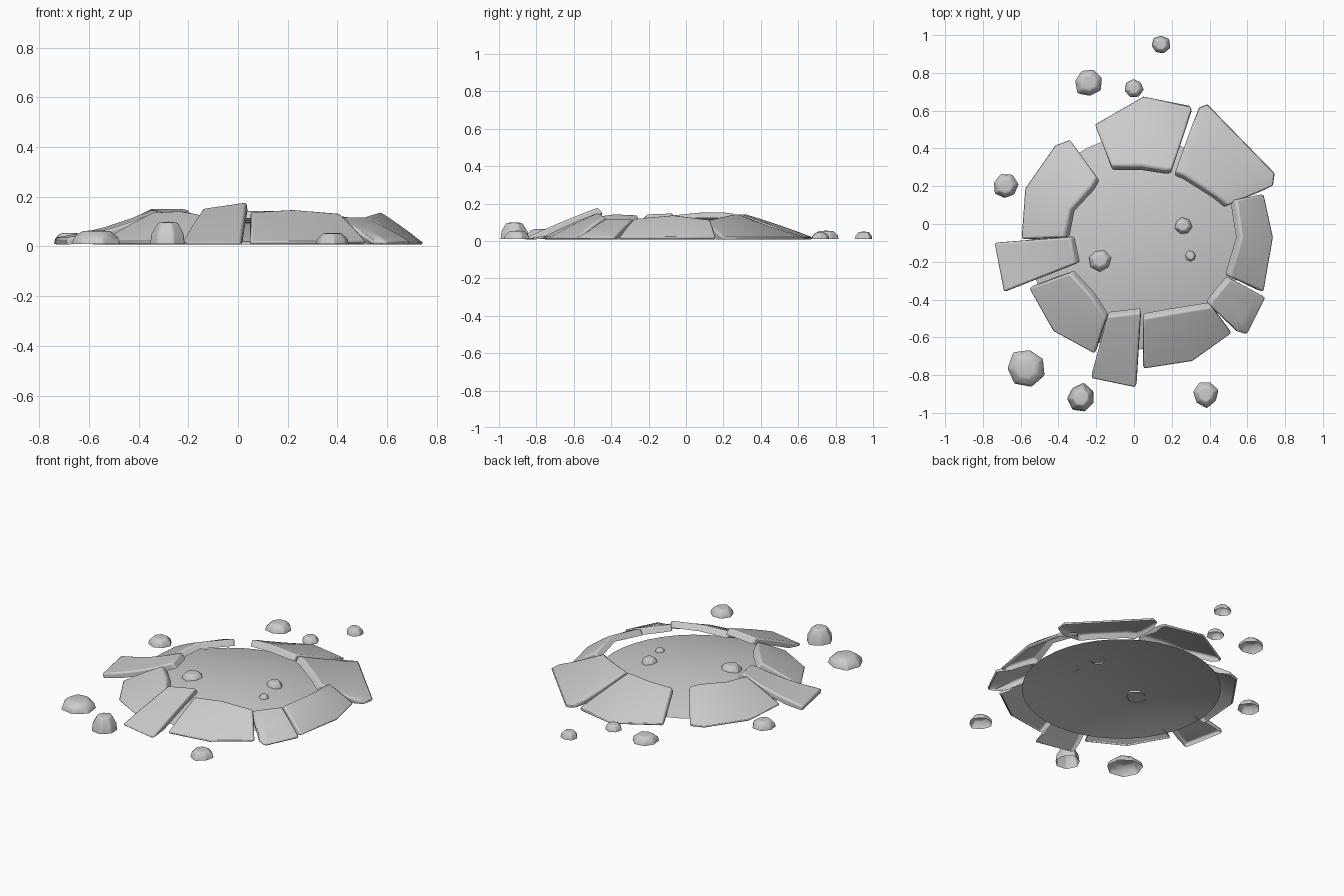
import bpy, bmesh, math, random
from mathutils import Vector

if "Cube" in bpy.data.objects:
    bpy.data.objects.remove(bpy.data.objects["Cube"])
random.seed(4)

stone = bpy.data.materials.new("grey stone")
stone.use_nodes = True
GREY = (0.6, 0.6, 0.6, 1)
stone.diffuse_color = GREY
stone.node_tree.nodes["Principled BSDF"].inputs["Base Color"].default_value = GREY


def finish(bm, name, bevel=0.0, angle=40):
    """Turn a bmesh into a smooth shaded, optionally bevelled object."""
    mesh = bpy.data.meshes.new(name)
    bm.to_mesh(mesh)
    bm.free()
    mesh.materials.append(stone)
    obj = bpy.data.objects.new(name, mesh)
    bpy.context.collection.objects.link(obj)
    if bevel:
        mod = obj.modifiers.new("soft edges", 'BEVEL')
        mod.width = bevel
        mod.segments = 2
        mod.limit_method = 'ANGLE'
        mod.angle_limit = math.radians(35)
    bpy.ops.object.select_all(action='DESELECT')
    bpy.context.view_layer.objects.active = obj
    obj.select_set(True)
    bpy.ops.object.shade_smooth_by_angle(angle=math.radians(angle))


def mound_floor(centre, radius, z_rim, z_top, sides=40, rings=8):
    """Gently domed floor, open below."""
    bm = bmesh.new()
    hub = bm.verts.new((*centre, z_top))
    previous = None
    for k in range(1, rings + 1):
        t = k / rings
        z = z_top + (z_rim - z_top) * t * t
        ring = []
        for i in range(sides):
            a = math.tau * i / sides
            ring.append(bm.verts.new((centre[0] + radius * t * math.cos(a),
                                      centre[1] + radius * t * math.sin(a), z)))
        for i in range(sides):
            j = (i + 1) % sides
            if previous:
                bm.faces.new((previous[i], ring[i], ring[j], previous[j]))
            else:
                bm.faces.new((hub, ring[i], ring[j]))
        previous = ring
    finish(bm, "mound_floor")


def slab(name, inner, outer, z_inner, z_out=0.018, bulge=0.004, rows=4, thick=0.035):
    """Tilted plate, raised at its inner edge, with a lip round its border."""
    bm = bmesh.new()
    last = len(inner) - 1
    grid, lip_shift = [], {}
    for i, (p, q) in enumerate(zip(inner, outer)):
        a, b = Vector((*p, z_inner[i])), Vector((*q, z_out))
        column = []
        for k in range(rows + 1):
            t = k / rows
            co = a.lerp(b, t)
            co.z += bulge * math.sin(math.pi * t)
            column.append(bm.verts.new(co))
        inward = a - b
        inward.z = 0
        lip_shift[column[0]] = inward.normalized() * 0.012
        grid.append(column)
    # top sheet
    for i in range(last):
        for k in range(rows):
            bm.faces.new((grid[i][k], grid[i][k + 1],
                          grid[i + 1][k + 1], grid[i + 1][k]))
    bmesh.ops.recalc_face_normals(bm, faces=bm.faces)
    if sum(f.normal.z for f in bm.faces) < 0:
        bmesh.ops.reverse_faces(bm, faces=bm.faces)
    bm.normal_update()
    # lip, kept just above the ground
    border = [(loop.vert, loop.link_loop_next.vert)
              for f in bm.faces for loop in f.loops if loop.edge.is_boundary]
    under = {}
    for v, _ in border:
        co = v.co - v.normal * thick + lip_shift.get(v, Vector())
        co.z = max(co.z, 0.008)
        under[v] = co
    under = {v: bm.verts.new(co) for v, co in under.items()}
    for a, b in border:
        bm.faces.new((b, a, under[a], under[b]))
    finish(bm, name, bevel=0.01)


def rock(name, x, y, radius, height, base=0.01, sides=7):
    """Faceted boulder shell, open below."""
    bm = bmesh.new()
    turn = random.random() * math.tau
    wobble = [random.uniform(0.88, 1.08) for _ in range(sides)]
    rings = []
    for scale, level in ((1, 0), (0.93, 0.45), (0.58, 0.95)):
        ring = []
        for i in range(sides):
            a = turn + math.tau * i / sides
            r = radius * scale * wobble[i]
            ring.append(bm.verts.new((x + r * math.cos(a), y + r * math.sin(a),
                                      base + height * level)))
        rings.append(ring)
    for low, high in zip(rings, rings[1:]):
        for i in range(sides):
            j = (i + 1) % sides
            bm.faces.new((low[i], low[j], high[j], high[i]))
    tip = bm.verts.new((x, y, base + height))
    for i in range(sides):
        bm.faces.new((rings[-1][i], rings[-1][(i + 1) % sides], tip))
    finish(bm, name, bevel=radius * 0.08)


mound_floor((0.01, -0.1), 0.565, 0.02, 0.097)

# Broken ground plates around the rim
slab("back_slab", [(-.12, .31), (.04, .31), (.16, .29), (.2, .29)],
     [(-.21, .53), (.05, .68), (.3, .63), (.31, .6)], [.145] * 4)
slab("back_left_slab", [(.22, .28), (.27, .26), (.44, .15), (.5, .1)],
     [(.34, .62), (.39, .64), (.75, .27), (.74, .2)], [.145, .145, .12, .11],
     bulge=-0.004)
slab("left_slab", [(.54, .13), (.57, -.07), (.51, -.28)],
     [(.69, .16), (.74, -.07), (.69, -.36)], [.115, .14, .12])
slab("front_left_small_slab", [(.51, -.29), (.45, -.36), (.4, -.43)],
     [(.7, -.39), (.6, -.59), (.54, -.57)], [.12] * 3)
slab("front_left_slab", [(.05, -.5), (.22, -.47), (.41, -.44)],
     [(.05, -.77), (.31, -.73), (.52, -.58)], [.14, .15, .135])
slab("front_narrow_slab", [(-.14, -.49), (.035, -.47)],
     [(-.23, -.82), (.01, -.87)], [.155, .18], z_out=0.012)
slab("front_right_slab", [(-.34, -.26), (-.23, -.38), (-.15, -.5)],
     [(-.56, -.34), (-.43, -.57), (-.21, -.69)], [.14, .145, .13])
slab("right_narrow_slab", [(-.34, -.07), (-.31, -.21)],
     [(-.74, -.1), (-.69, -.36)], [.15, .145], z_out=0.035, bulge=-0.015)
slab("back_right_slab", [(-.2, .25), (-.23, .2), (-.34, .08), (-.37, -.07)],
     [(-.34, .45), (-.42, .42), (-.58, .19), (-.6, -.08)], [.15, .155, .155, .14])

# Boulders thrown outside the ring
for i, spec in enumerate([(.14, .95, .052, .04), (-.24, .75, .078, .045),
                          (0, .72, .05, .035), (-.68, .2, .07, .045),
                          (-.57, -.76, .1, .055), (-.28, -.92, .078, .09),
                          (.38, -.9, .07, .045)]):
    rock(f"boulder_{i + 1}", *spec)

# Pebbles resting on the mound
for i, spec in enumerate([(.26, -.01, .048, .035), (.3, -.17, .03, .02),
                          (-.18, -.19, .06, .04)]):
    rock(f"pebble_{i + 1}", *spec, base=0.076)
